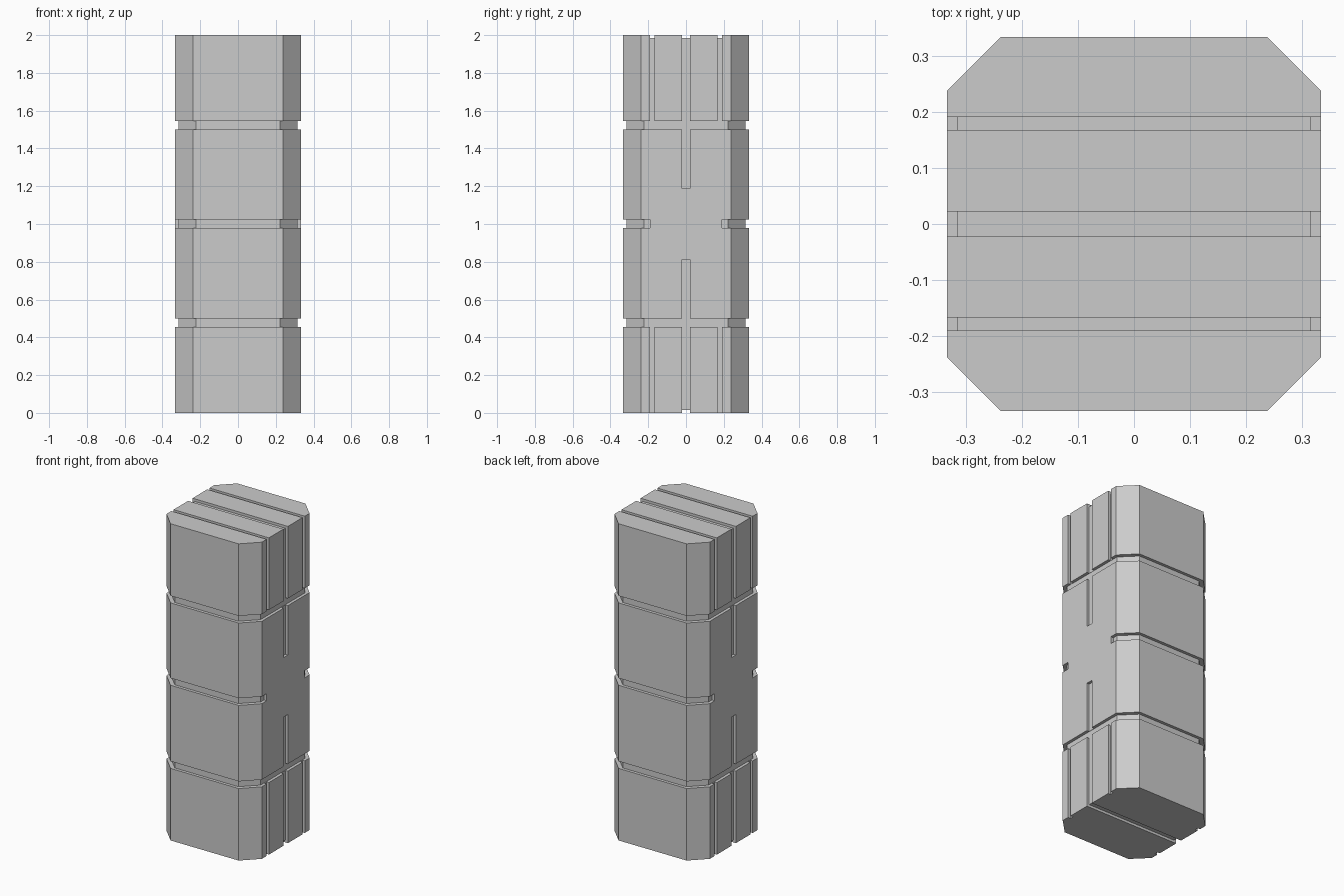
import bpy, bmesh

if "Cube" in bpy.data.objects:
    bpy.data.objects.remove(bpy.data.objects["Cube"])

OUT, OUT_C = 0.333, 0.238      # half width and chamfer corner of the outer blocks
INN, INN_C = 0.314, 0.222      # same for the recessed bands
FLOOR = 0.316                  # floor of the straight grooves in the side faces


def octagon(h, c):
    return [(-c, -h), (c, -h), (h, -c), (h, c), (c, h), (-c, h), (-h, c), (-h, -c)]


def loft(bm, sections):
    """Closed solid through (profile, z) sections."""
    rings = [[bm.verts.new((x, y, z)) for x, y in prof] for prof, z in sections]
    n = len(rings[0])
    for a, b in zip(rings, rings[1:]):
        for i in range(n):
            j = (i + 1) % n
            bm.faces.new((a[i], a[j], b[j], b[i]))
    bm.faces.new(rings[0][::-1])
    bm.faces.new(rings[-1])


def box(bm, x0, x1, y0, y1, z0, z1):
    loft(bm, [([(x0, y0), (x1, y0), (x1, y1), (x0, y1)], z) for z in (z0, z1)])


def finish(bm, name):
    bmesh.ops.recalc_face_normals(bm, faces=bm.faces)
    me = bpy.data.meshes.new(name)
    bm.to_mesh(me)
    bm.free()
    ob = bpy.data.objects.new(name, me)
    bpy.context.collection.objects.link(ob)
    return ob


# Pillar: chamfered square with two bands recessed all the way round
o, r = octagon(OUT, OUT_C), octagon(INN, INN_C)
bm = bmesh.new()
loft(bm, [(o, 0), (o, .455), (r, .455), (r, .5), (o, .5),
          (o, 1.5), (r, 1.5), (r, 1.545), (o, 1.545), (o, 2)])
pillar = finish(bm, "pillar")

# Groove cutters
bm = bmesh.new()
for s in (-1, 1):
    # middle band, wrapping front/back and stopping on the side faces
    c_shape = [(-.4, .19), (-INN, .19), (-INN, INN_C), (-INN_C, INN), (INN_C, INN),
               (INN, INN_C), (INN, .19), (.4, .19), (.4, .4), (-.4, .4)]
    loft(bm, [([(x, s * y) for x, y in c_shape], z) for z in (.98, 1.025)])
    # vertical grooves on the left and right faces
    x0, x1 = sorted((s * FLOOR, s * .4))
    for y0, y1, reach in ((-.022, .022, .812), (-.19, -.167, .478), (.168, .191, .478)):
        box(bm, x0, x1, y0, y1, -.1, reach)
        box(bm, x0, x1, y0, y1, 2 - reach if reach > .5 else 1.522, 2.1)
# grooves across the top, and one across the bottom
for y0, y1 in ((-.022, .022), (-.19, -.167), (.168, .191)):
    box(bm, -.45, .45, y0, y1, 1.984, 2.15)
box(bm, -.45, .45, -.022, .022, -.15, .016)
cutter = finish(bm, "groove_cutter")
cutter.hide_render = True

mod = pillar.modifiers.new("grooves", 'BOOLEAN')
mod.operation = 'DIFFERENCE'
mod.solver = 'EXACT'
mod.use_self = True
mod.object = cutter
bpy.context.view_layer.objects.active = pillar
pillar.select_set(True)
bpy.ops.object.modifier_apply(modifier=mod.name)
bpy.data.objects.remove(cutter)
